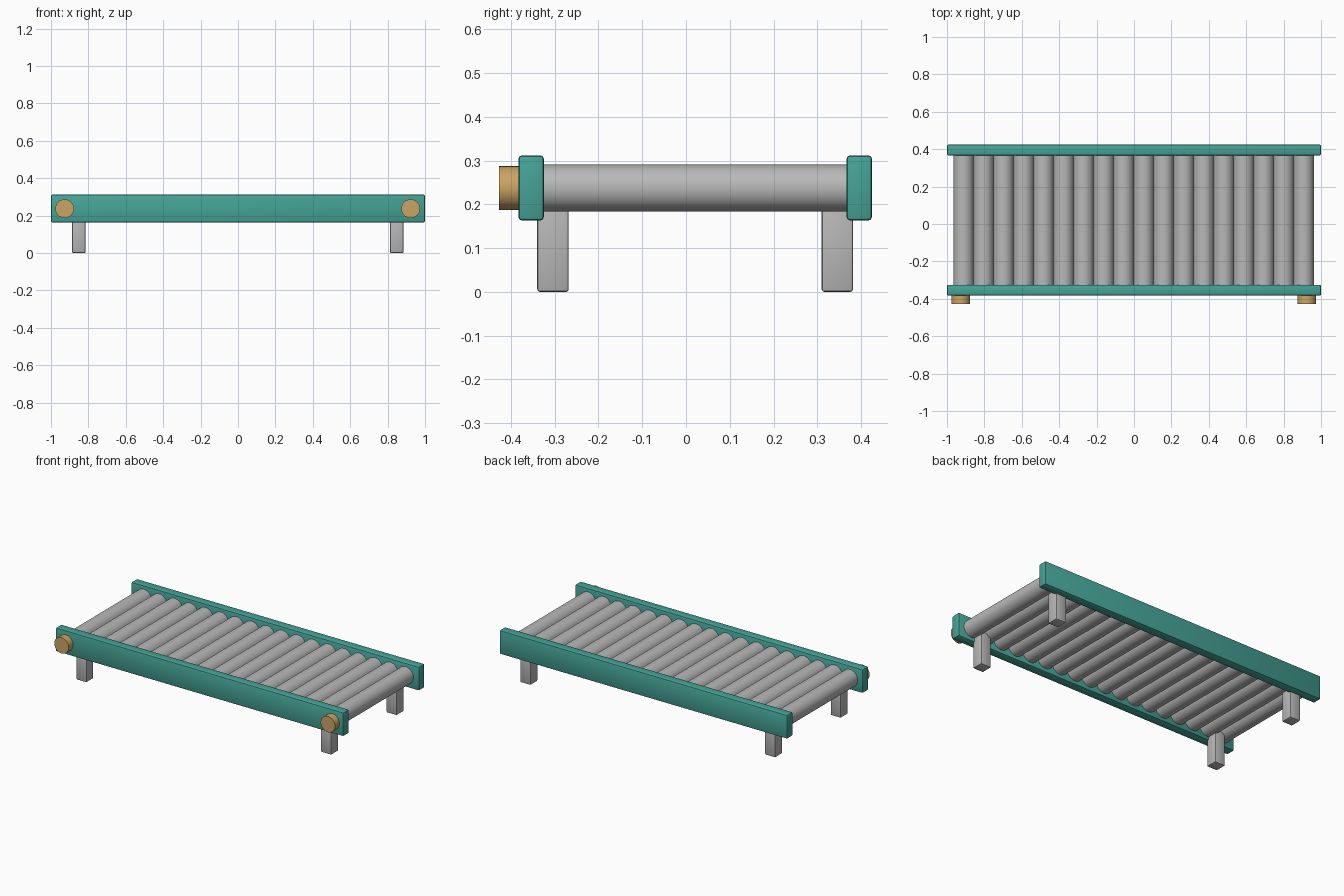
import bpy
import math

if "Cube" in bpy.data.objects:
    bpy.data.objects.remove(bpy.data.objects["Cube"])


def material(name, rgb):
    m = bpy.data.materials.new(name)
    m.diffuse_color = (*rgb, 1.0)
    m.use_nodes = True
    m.node_tree.nodes["Principled BSDF"].inputs["Base Color"].default_value = m.diffuse_color
    return m


steel = material("grey steel", (0.48, 0.48, 0.48))
teal = material("teal paint", (0.06, 0.37, 0.31))
ochre = material("ochre cap", (0.60, 0.37, 0.13))


def finish(ob, name, mat):
    ob.name = name
    ob.data.materials.append(mat)
    bpy.ops.object.shade_smooth_by_angle(angle=math.radians(35))


def box(name, lo, hi, mat, bevel):
    """Box between two corners with softened edges."""
    bpy.ops.mesh.primitive_cube_add(
        size=1, location=[(a + b) / 2 for a, b in zip(lo, hi)])
    ob = bpy.context.object
    ob.scale = [b - a for a, b in zip(lo, hi)]
    bpy.ops.object.transform_apply(location=False, rotation=False, scale=True)
    mod = ob.modifiers.new("soft edges", 'BEVEL')
    mod.width, mod.segments = bevel, 2
    bpy.ops.object.modifier_apply(modifier=mod.name)
    finish(ob, name, mat)


def rod(name, x, y0, y1, z, radius, mat, sides):
    """Cylinder lying along y."""
    bpy.ops.mesh.primitive_cylinder_add(
        vertices=sides, radius=radius, depth=y1 - y0,
        location=(x, (y0 + y1) / 2, z), rotation=(math.pi / 2, 0, 0))
    finish(bpy.context.object, name, mat)


AXIS_Z = 0.237
MID_Y = 0.021  # the frame sits back of centre because of the front caps

# side rails
for name, y in (("front_rail", MID_Y - 0.375), ("back_rail", MID_Y + 0.375)):
    box(name, (-1, y - 0.029, 0.163), (1, y + 0.029, 0.312), teal, 0.008)

# row of rollers
COUNT, PITCH = 18, 0.107
for i in range(COUNT):
    x = (i - (COUNT - 1) / 2) * PITCH - 0.002
    rod(f"roller_{i + 1}", x, MID_Y - 0.36, MID_Y + 0.36, AXIS_Z, 0.054, steel, 32)

# legs
for x, side in ((-0.851, "left"), (0.849, "right")):
    for y, end in ((MID_Y - 0.325, "front"), (MID_Y + 0.325, "back")):
        box(f"{end}_{side}_leg", (x - 0.036, y - 0.036, 0),
            (x + 0.036, y + 0.036, 0.21), steel, 0.006)

# round caps on the front rail
for x, side in ((-0.927, "left"), (0.923, "right")):
    rod(f"{side}_cap", x, -0.427, -0.375, AXIS_Z, 0.05, ochre, 32)
